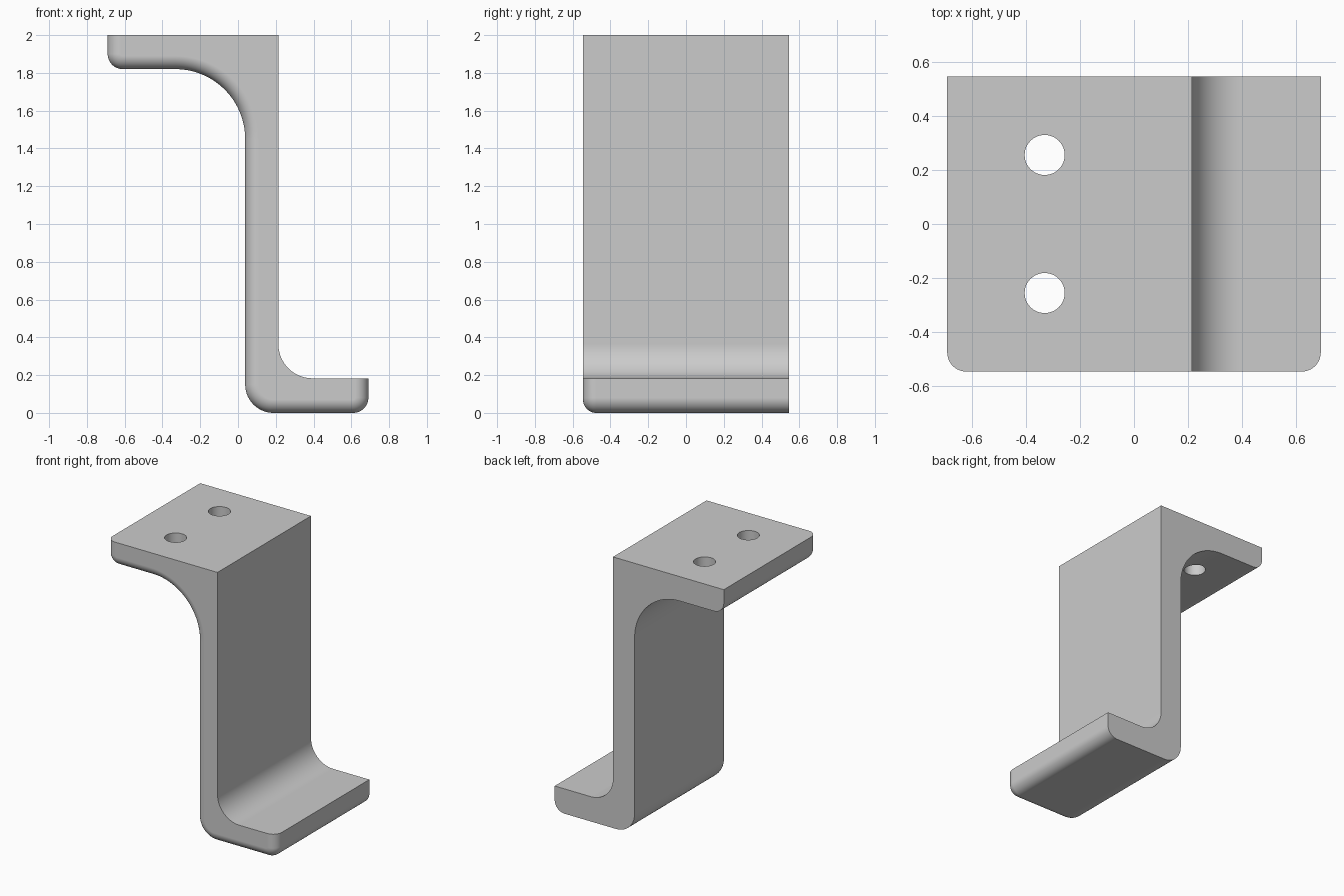
import bpy, bmesh
from math import sin, cos, pi, radians

cube = bpy.data.objects.get("Cube")
if cube:
    bpy.data.objects.remove(cube, do_unlink=True)

grey = bpy.data.materials.new("plain_grey")
grey.use_nodes = True
colour = (0.6, 0.6, 0.6, 1)
grey.diffuse_color = colour
grey.node_tree.nodes["Principled BSDF"].inputs["Base Color"].default_value = colour

HALF_X, HALF_Y, TOP = 0.69, 0.545, 2.0
WEB_L, WEB_R = 0.038, 0.214
SHELF, FOOT = 1.82, 0.183
ROUND = 0.07


def arc(cx, cz, r, start, end, inset=0.0, n=14):
    """Arc in the xz plane; a sweep that decreases is a hollow corner."""
    r = r - inset if end > start else r + inset
    angles = [radians(start + (end - start) * i / n) for i in range(n + 1)]
    return [(cx + r * cos(a), cz + r * sin(a)) for a in angles]


def section(inset):
    """Bracket outline, with the lower-left side moved inward by inset."""
    tip, big, heel, inner = 0.08, 0.37, 0.15, 0.18
    pts = [(-HALF_X + inset, TOP)]
    pts += arc(-HALF_X + tip, SHELF + tip, tip, 180, 270, inset)
    pts += arc(WEB_L - big, SHELF - big, big, 90, 0, inset, 28)
    pts += arc(WEB_L + heel, heel, heel, 180, 270, inset)
    pts += arc(HALF_X - tip, tip, tip, 270, 360, inset)
    pts += [(HALF_X - inset, FOOT)]
    pts += arc(WEB_R + inner, FOOT + inner, inner, 270, 180)
    pts += [(WEB_R, TOP)]
    return pts


# Bracket body: sections from the square back to the rounded front edge
bm = bmesh.new()
layers = [(HALF_Y, 0.0)]
for i in range(11):
    a = pi / 2 * i / 10
    layers.append((-HALF_Y + ROUND * (1 - sin(a)), ROUND * (1 - cos(a))))
rings = [[bm.verts.new((x, y, z)) for x, z in section(d)] for y, d in layers]
for r0, r1 in zip(rings, rings[1:]):
    for i in range(len(r0)):
        j = (i + 1) % len(r0)
        bm.faces.new((r0[i], r0[j], r1[j], r1[i]))
bm.faces.new(rings[0])
bm.faces.new(rings[-1])

# Merge the flat strips on the uninset side into single faces
bmesh.ops.dissolve_limit(bm, angle_limit=radians(0.1), verts=bm.verts[:], edges=bm.edges[:])
bmesh.ops.recalc_face_normals(bm, faces=bm.faces[:])
mesh = bpy.data.meshes.new("bracket")
bm.to_mesh(mesh)
bm.free()
mesh.materials.append(grey)
bracket = bpy.data.objects.new("bracket", mesh)
bpy.context.collection.objects.link(bracket)

# Two screw holes through the top flange
for side in (-1, 1):
    bpy.ops.mesh.primitive_cylinder_add(vertices=48, radius=0.074, depth=0.6,
                                        location=(-0.33, side * 0.255, TOP))
    cutter = bpy.context.object
    cutter.name = "hole_cutter"
    cutter.data.materials.append(grey)
    cutter.hide_render = True
    cut = bracket.modifiers.new("hole", "BOOLEAN")
    cut.object, cut.operation, cut.solver = cutter, "DIFFERENCE", "EXACT"
    bpy.ops.object.select_all(action="DESELECT")
    bracket.select_set(True)
    bpy.context.view_layer.objects.active = bracket
    bpy.ops.object.modifier_apply(modifier=cut.name)
    bpy.data.objects.remove(cutter, do_unlink=True)

# Smooth fillets, crisp edges
bpy.ops.object.shade_smooth_by_angle(angle=radians(30))
weighted = bracket.modifiers.new("flat_faces", "WEIGHTED_NORMAL")
weighted.keep_sharp = True
